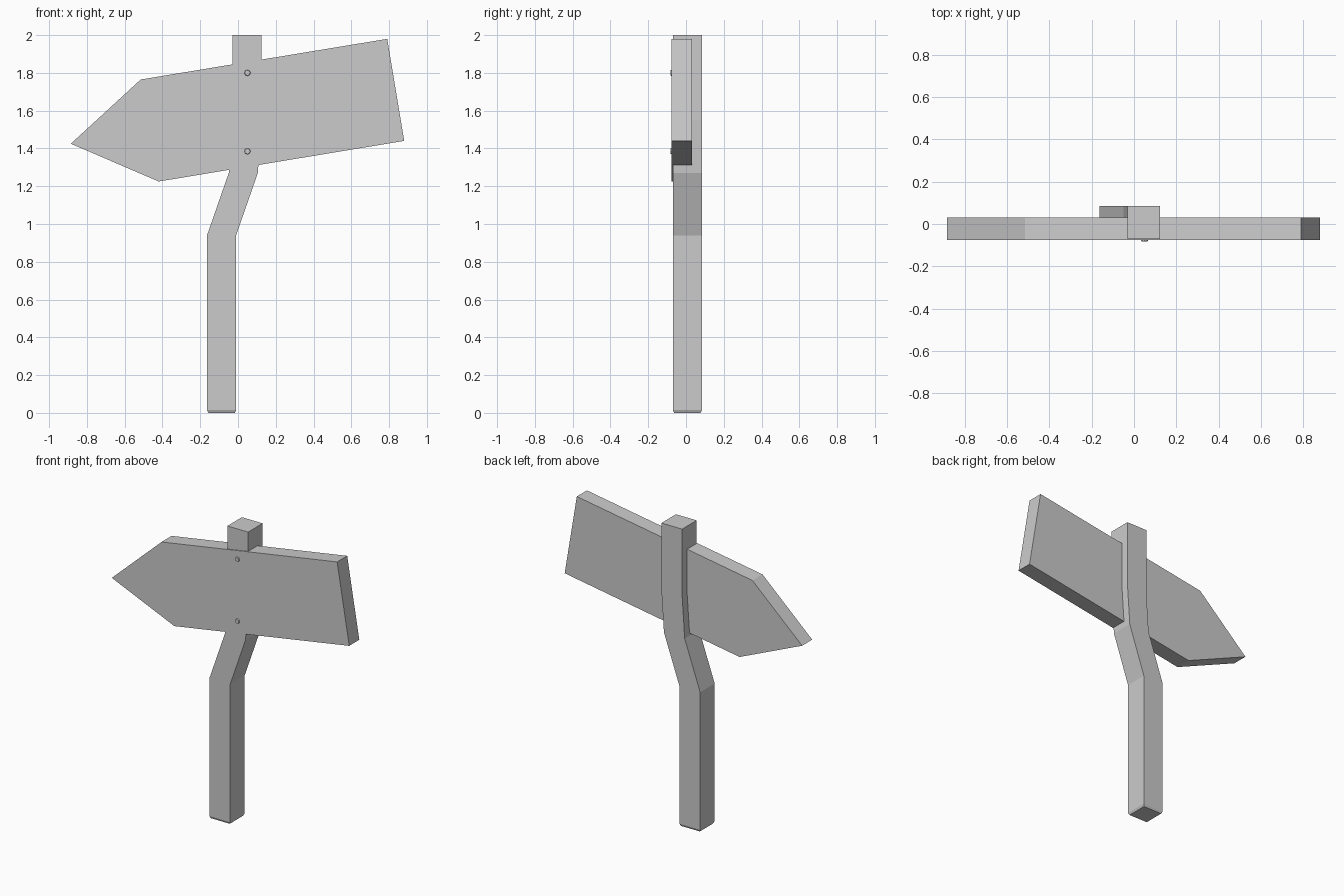
import bpy, bmesh, math
from mathutils import Matrix

cube = bpy.data.objects.get("Cube")
if cube:
    bpy.data.objects.remove(cube, do_unlink=True)

grey = bpy.data.materials.new("plain_grey")
grey.use_nodes = True
colour = (0.6, 0.6, 0.6, 1)
grey.diffuse_color = colour
grey.node_tree.nodes["Principled BSDF"].inputs["Base Color"].default_value = colour


def finish(name, bm):
    bmesh.ops.recalc_face_normals(bm, faces=bm.faces)
    mesh = bpy.data.meshes.new(name)
    bm.to_mesh(mesh)
    bm.free()
    mesh.materials.append(grey)
    obj = bpy.data.objects.new(name, mesh)
    bpy.context.collection.objects.link(obj)
    return obj


# Crooked square post: rings of (centre x, height, half width)
post_path = [(-0.087, 0, 0.07), (-0.087, 0.015, 0.077), (-0.087, 0.94, 0.077),
             (0.028, 1.27, 0.077), (0.047, 1.55, 0.077), (0.047, 2, 0.077)]
bm = bmesh.new()
rings = []
for x, z, h in post_path:
    rings.append([bm.verts.new((x + sx * h, 0.007 + sy * h, z))
                  for sx, sy in ((-1, -1), (1, -1), (1, 1), (-1, 1))])
for low, high in zip(rings, rings[1:]):
    for i in range(4):
        j = (i + 1) % 4
        bm.faces.new((low[i], low[j], high[j], high[i]))
bm.faces.new(rings[0])
bm.faces.new(rings[-1])
finish("post", bm)

# Tilted arrow board: outline extruded through its thickness
outline = [(-0.885, 1.425), (-0.42, 1.225), (0.88, 1.44), (0.79, 1.98), (-0.515, 1.765)]
bm = bmesh.new()
face = bm.faces.new([bm.verts.new((x, -0.076, z)) for x, z in outline])
back = bmesh.ops.extrude_face_region(bm, geom=[face])["geom"]
bmesh.ops.translate(bm, vec=(0, 0.107, 0),
                    verts=[v for v in back if isinstance(v, bmesh.types.BMVert)])
finish("arrow_board", bm)

# Nail heads on the front of the board
for label, z in (("upper", 1.8), ("lower", 1.385)):
    bm = bmesh.new()
    bmesh.ops.create_cone(bm, cap_ends=True, segments=8, radius1=0.018, radius2=0.014,
                          depth=0.012,
                          matrix=Matrix.Translation((0.05, -0.077, z))
                          @ Matrix.Rotation(math.radians(90), 4, "X"))
    finish(label + "_nail", bm)
